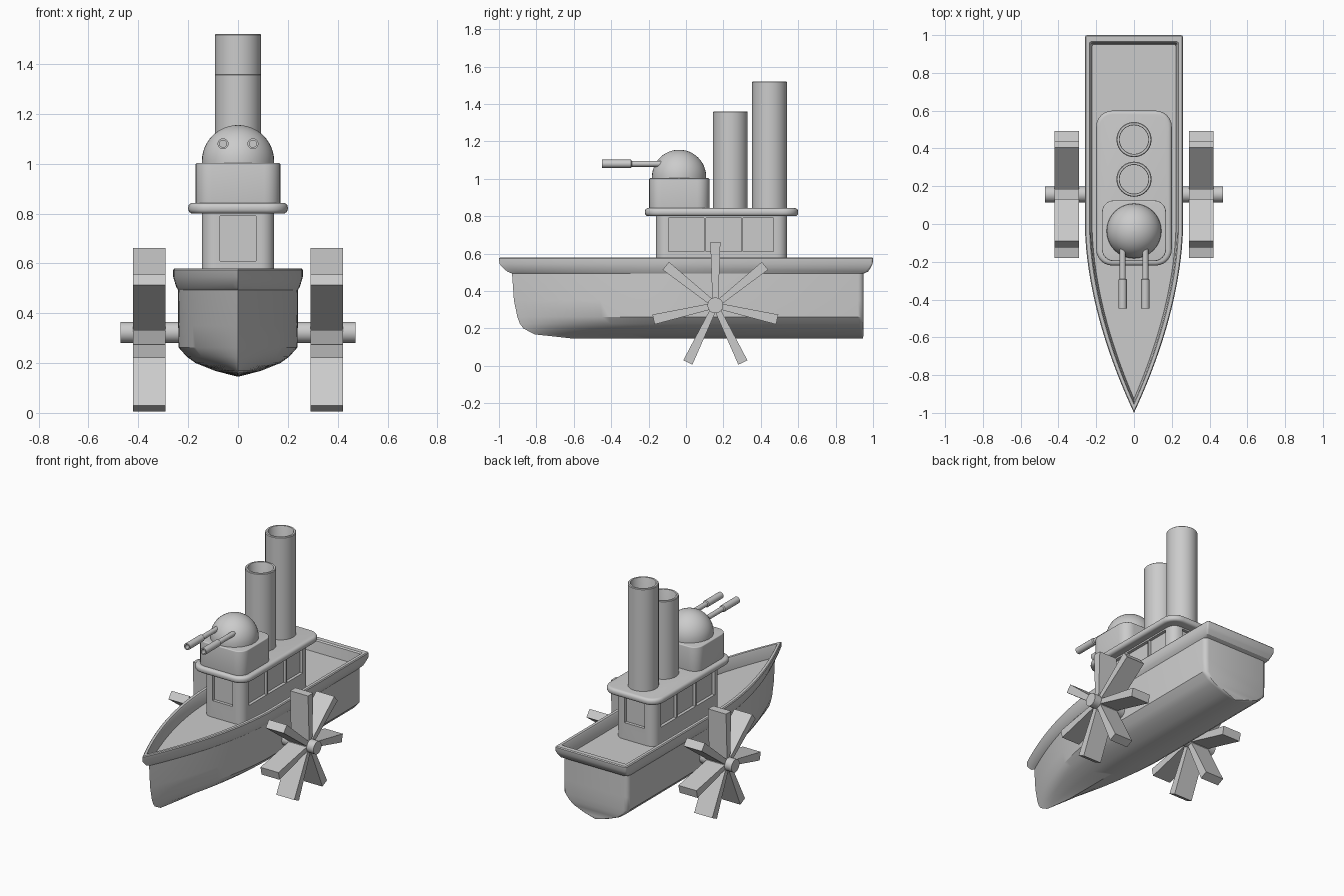
import bpy, bmesh
from math import pi, sin, cos
from mathutils import Matrix, Vector

if "Cube" in bpy.data.objects:
    bpy.data.objects.remove(bpy.data.objects["Cube"])


def finish(name, bm, angle=0.6):
    bmesh.ops.remove_doubles(bm, verts=bm.verts, dist=1e-5)
    bmesh.ops.recalc_face_normals(bm, faces=bm.faces)
    me = bpy.data.meshes.new(name)
    bm.to_mesh(me)
    bm.free()
    ob = bpy.data.objects.new(name, me)
    bpy.context.collection.objects.link(ob)
    bpy.ops.object.select_all(action='DESELECT')
    ob.select_set(True)
    bpy.context.view_layer.objects.active = ob
    bpy.ops.object.shade_smooth_by_angle(angle=angle)
    return ob


def add_box(bm, x0, x1, y0, y1, z0, z1):
    m = Matrix.Translation(((x0 + x1) / 2, (y0 + y1) / 2, (z0 + z1) / 2))
    m = m @ Matrix.Diagonal((x1 - x0, y1 - y0, z1 - z0, 1))
    bmesh.ops.create_cube(bm, size=1, matrix=m)


def slab(name, hx, y0, y1, z0, z1, corner, edge=0.0):
    """Box with rounded plan corners and optionally rounded rims."""
    bm = bmesh.new()
    add_box(bm, -hx, hx, y0, y1, z0, z1)
    up = [e for e in bm.edges if abs(e.verts[0].co.z - e.verts[1].co.z) > 1e-4]
    bmesh.ops.bevel(bm, geom=up, offset=corner, segments=6, profile=0.5, affect='EDGES')
    if edge:
        rims = [e for e in bm.edges if abs(e.verts[0].co.z - e.verts[1].co.z) < 1e-5]
        bmesh.ops.bevel(bm, geom=rims, offset=edge, segments=4, profile=0.5, affect='EDGES')
    return finish(name, bm)


def lathe(name, profile, origin, axis='Z', n=32):
    """Spin (radius, height) points round an axis through origin."""
    rot = {'Z': Matrix(), 'X': Matrix.Rotation(pi / 2, 4, 'Y'),
           '-Y': Matrix.Rotation(pi / 2, 4, 'X')}[axis]
    bm = bmesh.new()
    rings = [[bm.verts.new((r * cos(2 * pi * i / n), r * sin(2 * pi * i / n), h))
              for i in range(n)] for r, h in profile]
    for a, b in zip(rings, rings[1:]):
        for i in range(n):
            j = (i + 1) % n
            bm.faces.new((a[i], a[j], b[j], b[i]))
    bm.faces.new(rings[0])
    bm.faces.new(rings[-1])
    bmesh.ops.transform(bm, matrix=Matrix.Translation(origin) @ rot, verts=bm.verts)
    return finish(name, bm)


def waterline(w, bow, stern, r, n=22):
    """Plan outline: square stern, straight sides, pointed bow."""
    half = [(w - min(r, w) * (1 - sin(a)), stern - r * (1 - cos(a)))
            for a in (0, pi / 6, pi / 3, pi / 2)]
    half += [(w * (1 - (i / n) ** 1.8), bow * i / n) for i in range(n)]
    return half + [(0, bow)] + [(-x, y) for x, y in reversed(half)]


# Hull: stacked waterlines from keel over the rail and down to the deck
levels = [  # z, half width, bow y, stern y, stern corner radius
    (0.145, 0.0, -0.60, 0.945, 0.02), (0.168, 0.09, -0.81, 0.95, 0.02),
    (0.20, 0.17, -0.87, 0.95, 0.02), (0.225, 0.205, -0.888, 0.95, 0.025),
    (0.262, 0.238, -0.902, 0.95, 0.03), (0.35, 0.24, -0.92, 0.95, 0.03),
    (0.493, 0.24, -0.93, 0.95, 0.03), (0.503, 0.247, -0.955, 0.973, 0.015),
    (0.525, 0.254, -0.98, 0.988, 0.012), (0.545, 0.26, -0.997, 0.998, 0.01),
    (0.574, 0.26, -1.0, 1.0, 0.01), (0.58, 0.255, -0.99, 0.995, 0.01),
    (0.58, 0.236, -0.955, 0.965, 0.01), (0.572, 0.23, -0.945, 0.958, 0.01),
    (0.50, 0.222, -0.925, 0.95, 0.01)]
bm = bmesh.new()
rings = [[bm.verts.new((x, y, z)) for x, y in waterline(w, b, s, r)]
         for z, w, b, s, r in levels]
for a, b in zip(rings, rings[1:]):
    for i in range(len(a)):
        j = (i + 1) % len(a)
        bm.faces.new((a[i], a[j], b[j], b[i]))
bm.faces.new(rings[-1])
bmesh.ops.dissolve_degenerate(bm, dist=1e-5, edges=bm.edges)
finish("hull", bm, 0.55)

# Cabin with recessed windows
cabin = slab("cabin", 0.145, -0.16, 0.54, 0.49, 0.82, 0.055)
bm = bmesh.new()
for y0, y1 in ((-0.094, 0.096), (0.106, 0.297), (0.306, 0.469)):
    for s in (-1, 1):
        add_box(bm, *sorted((s * 0.125, s * 0.2)), y0, y1, 0.61, 0.79)
add_box(bm, -0.073, 0.073, -0.25, -0.14, 0.61, 0.79)
add_box(bm, -0.073, 0.073, 0.52, 0.65, 0.61, 0.79)
cutter = finish("window_cutter", bm)
cutter.hide_render = True
mod = cabin.modifiers.new("windows", 'BOOLEAN')
mod.operation, mod.solver, mod.object = 'DIFFERENCE', 'EXACT', cutter
bpy.ops.object.select_all(action='DESELECT')
bpy.context.view_layer.objects.active = cabin
cabin.select_set(True)
bpy.ops.object.modifier_apply(modifier=mod.name)
bpy.data.objects.remove(cutter)
bpy.ops.object.shade_smooth_by_angle(angle=0.6)

slab("cabin_roof", 0.20, -0.22, 0.60, 0.80, 0.843, 0.085, 0.018)

# Gun turret and dome
slab("turret_base", 0.17, -0.197, 0.125, 0.83, 1.003, 0.065, 0.006)
dome = [(0.145, 0.99)] + [(0.145 * cos(a * pi / 24), 1.01 + 0.145 * sin(a * pi / 24))
                          for a in range(12)] + [(0.0005, 1.155)]
lathe("turret_dome", dome, (0, -0.037, 0), n=40)

# Twin guns with sleeved, hollow muzzles
for side, x in (("left", -0.06), ("right", 0.06)):
    lathe("gun_" + side, [(0.016, 0.08), (0.016, 0.29), (0.022, 0.295), (0.022, 0.448),
                          (0.014, 0.448), (0.014, 0.36)], (x, 0, 1.08), '-Y', 20)

# Hollow smokestacks
for name, y, top in (("front_stack", 0.237, 1.36), ("rear_stack", 0.447, 1.52)):
    lathe(name, [(0.093, 0.83), (0.093, top - 0.004), (0.089, top), (0.078, top),
                 (0.076, top - 0.004), (0.076, 0.86)], (0, y, 0), n=40)

# Axle and seven-bladed paddle wheels
lathe("axle", [(0.042, -0.472), (0.042, 0.472)], (0, 0.157, 0.323), 'X', 28)
for side, s in (("left", -1), ("right", 1)):
    bm = bmesh.new()
    for k in range(7):
        rot = Matrix.Rotation(2 * pi * k / 7, 4, 'X')
        prof = [(-0.016, 0.03), (0.016, 0.03), (0.027, 0.339), (-0.027, 0.339)]
        a, b = [[bm.verts.new(rot @ Vector((x, y, z)) + Vector((0, 0.157, 0.323)))
                 for y, z in prof] for x in (s * 0.29, s * 0.422)]
        bm.faces.new(a)
        bm.faces.new(b)
        for i in range(4):
            j = (i + 1) % 4
            bm.faces.new((a[i], a[j], b[j], b[i]))
    finish("paddle_wheel_" + side, bm)
